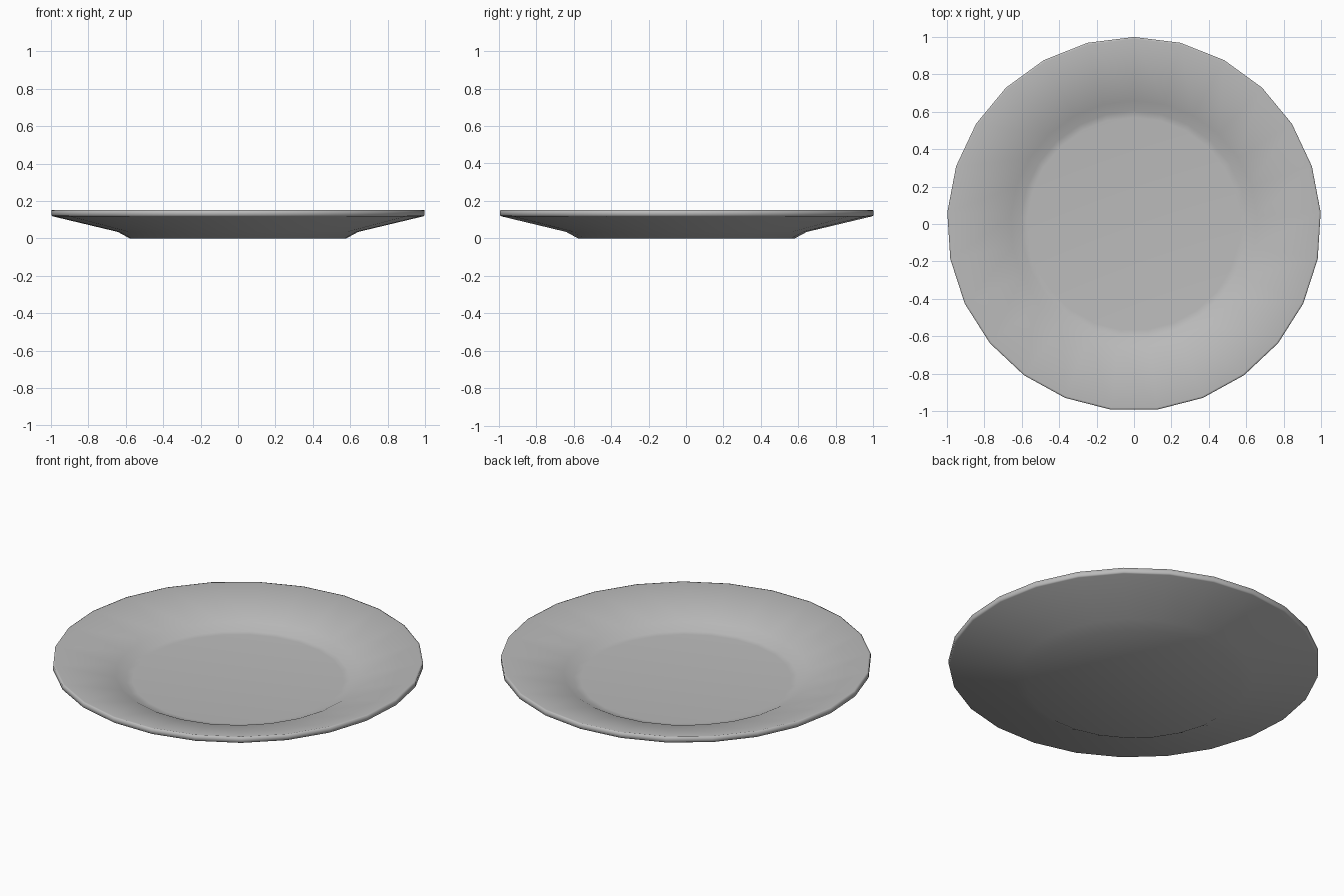
import bpy, bmesh, math

if "Cube" in bpy.data.objects:
    bpy.data.objects.remove(bpy.data.objects["Cube"])

SIDES = 25  # low-poly round outline, one corner on +y

# Closed cross-section (radius, height), from top centre over the rim to the foot
PROFILE = [
    (0.57, 0.035), (0.605, 0.038), (0.66, 0.068),   # well and its curve
    (0.99, 0.153), (1.0, 0.15),                      # upper rim
    (1.0, 0.123), (0.993, 0.118),                    # rim wall
    (0.645, 0.035), (0.58, 0.0),                     # underside and foot
]


def lathe(name, profile, sides, material):
    """Spin a profile around z and cap both ends with a flat disc."""
    bm = bmesh.new()
    rings = []
    for r, z in profile:
        ring = []
        for i in range(sides):
            a = math.pi / 2 + 2 * math.pi * i / sides
            ring.append(bm.verts.new((r * math.cos(a), r * math.sin(a), z)))
        rings.append(ring)
    for upper, lower in zip(rings, rings[1:]):
        for i in range(sides):
            j = (i + 1) % sides
            bm.faces.new((upper[i], lower[i], lower[j], upper[j]))
    bm.faces.new(rings[0])
    bm.faces.new(rings[-1][::-1])
    bmesh.ops.recalc_face_normals(bm, faces=bm.faces)
    for f in bm.faces:
        f.smooth = True
    mesh = bpy.data.meshes.new(name)
    bm.to_mesh(mesh)
    bm.free()
    mesh.materials.append(material)
    obj = bpy.data.objects.new(name, mesh)
    bpy.context.collection.objects.link(obj)
    return obj


# Plain grey glaze
grey = bpy.data.materials.new("grey_ceramic")
grey.diffuse_color = (0.5, 0.5, 0.5, 1.0)
grey.use_nodes = True
grey.node_tree.nodes["Principled BSDF"].inputs["Base Color"].default_value = grey.diffuse_color

# Dinner plate
plate = lathe("plate", PROFILE, SIDES, grey)
